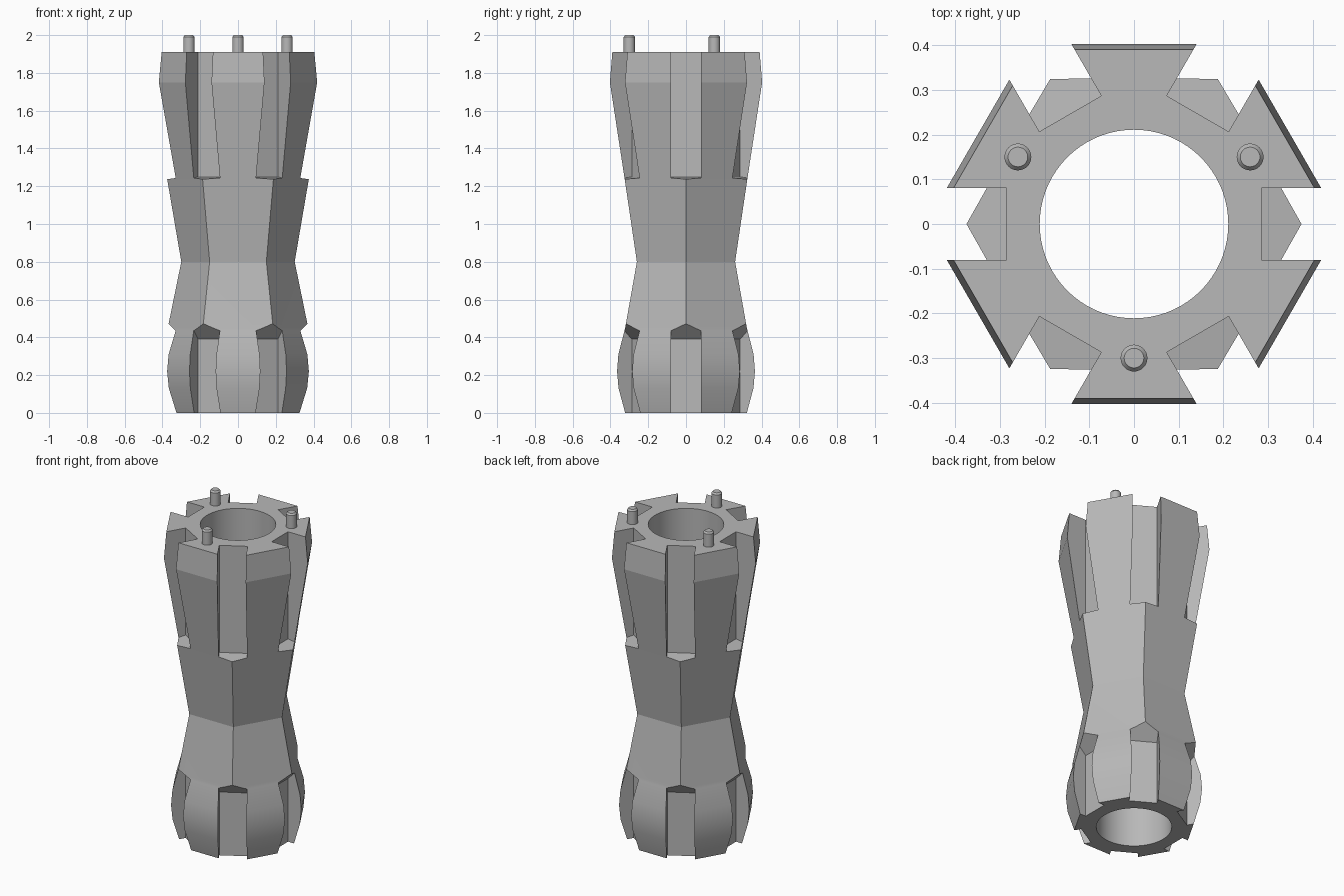
import bpy, bmesh, math
from mathutils import Matrix

cube = bpy.data.objects.get("Cube")
if cube:
    bpy.data.objects.remove(cube, do_unlink=True)

grey = bpy.data.materials.new("metal grey")
grey.use_nodes = True
COLOUR = (0.48, 0.48, 0.48, 1)
grey.diffuse_color = COLOUR
grey.node_tree.nodes["Principled BSDF"].inputs["Base Color"].default_value = COLOUR


def finish(bm, name):
    """Turn a bmesh into a named object."""
    bmesh.ops.recalc_face_normals(bm, faces=bm.faces)
    mesh = bpy.data.meshes.new(name)
    bm.to_mesh(mesh)
    bm.free()
    mesh.materials.append(grey)
    obj = bpy.data.objects.new(name, mesh)
    bpy.context.collection.objects.link(obj)
    return obj


def smooth(obj, degrees):
    bpy.ops.object.select_all(action='DESELECT')
    obj.select_set(True)
    bpy.context.view_layer.objects.active = obj
    bpy.ops.object.shade_smooth_by_angle(angle=math.radians(degrees))


def lathe(bm, profile, sides):
    """Closed solid from (radius, height) rings."""
    rings = []
    for r, z in profile:
        angles = [math.tau * i / sides for i in range(sides)]
        rings.append([bm.verts.new((r * math.cos(a), r * math.sin(a), z)) for a in angles])
    for low, high in zip(rings, rings[1:]):
        for i in range(sides):
            j = (i + 1) % sides
            bm.faces.new((low[i], low[j], high[j], high[i]))
    bm.faces.new(rings[0][::-1])
    bm.faces.new(rings[-1])


def notch(bm, profile, half_width, angle):
    """Radial (distance, height) outline, given a width and turned to a corner."""
    turn = Matrix.Rotation(angle, 4, 'Z')
    sides = [[bm.verts.new(turn @ Matrix.Translation((x, y, z)).translation)
              for x, z in profile] for y in (-half_width, half_width)]
    bm.faces.new(sides[0])
    bm.faces.new(sides[1][::-1])
    n = len(profile)
    for i in range(n):
        j = (i + 1) % n
        bm.faces.new((sides[0][i], sides[1][i], sides[1][j], sides[0][j]))


# Hexagonal waisted body: (distance to flat, height)
flats = [(0.322, 0), (0.357, 0.13), (0.365, 0.22), (0.358, 0.31), (0.322, 0.45),
         (0.26, 0.8), (0.325, 1.24), (0.403, 1.75), (0.39, 1.91)]
bm = bmesh.new()
lathe(bm, [(r / math.cos(math.pi / 6), z) for r, z in flats], 6)
body = finish(bm, "hexagonal_body")

# Cutter: round bore and the corner slots at both ends
FLOOR = 0.285
upper_slot = [(FLOOR, 1.25), (0.6, 1.205), (0.6, 2.1), (FLOOR, 2.1)]
lower_slot = [(FLOOR, -0.1), (0.6, -0.1), (0.6, 0.705), (FLOOR, 0.39)]
bm = bmesh.new()
lathe(bm, [(0.211, -0.1), (0.211, 2.1)], 72)
for k in range(6):
    for slot in (upper_slot, lower_slot):
        notch(bm, slot, 0.08, k * math.pi / 3)
cutter = finish(bm, "slot_cutter")
cutter.hide_render = True

cut = body.modifiers.new("slots", 'BOOLEAN')
cut.operation = 'DIFFERENCE'
cut.solver = 'EXACT'
cut.object = cutter
bpy.context.view_layer.objects.active = body
bpy.ops.object.modifier_apply(modifier=cut.name)
bpy.data.objects.remove(cutter, do_unlink=True)
smooth(body, 12)

# Three locating pins with chamfered tips
for name, degrees in (("front_pin", 270), ("left_pin", 30), ("right_pin", 150)):
    bm = bmesh.new()
    lathe(bm, [(0.03, 1.89), (0.03, 1.99), (0.022, 2.0)], 32)
    pin = finish(bm, name)
    a = math.radians(degrees)
    pin.location = (0.3 * math.cos(a), 0.3 * math.sin(a), 0)
    smooth(pin, 25)
